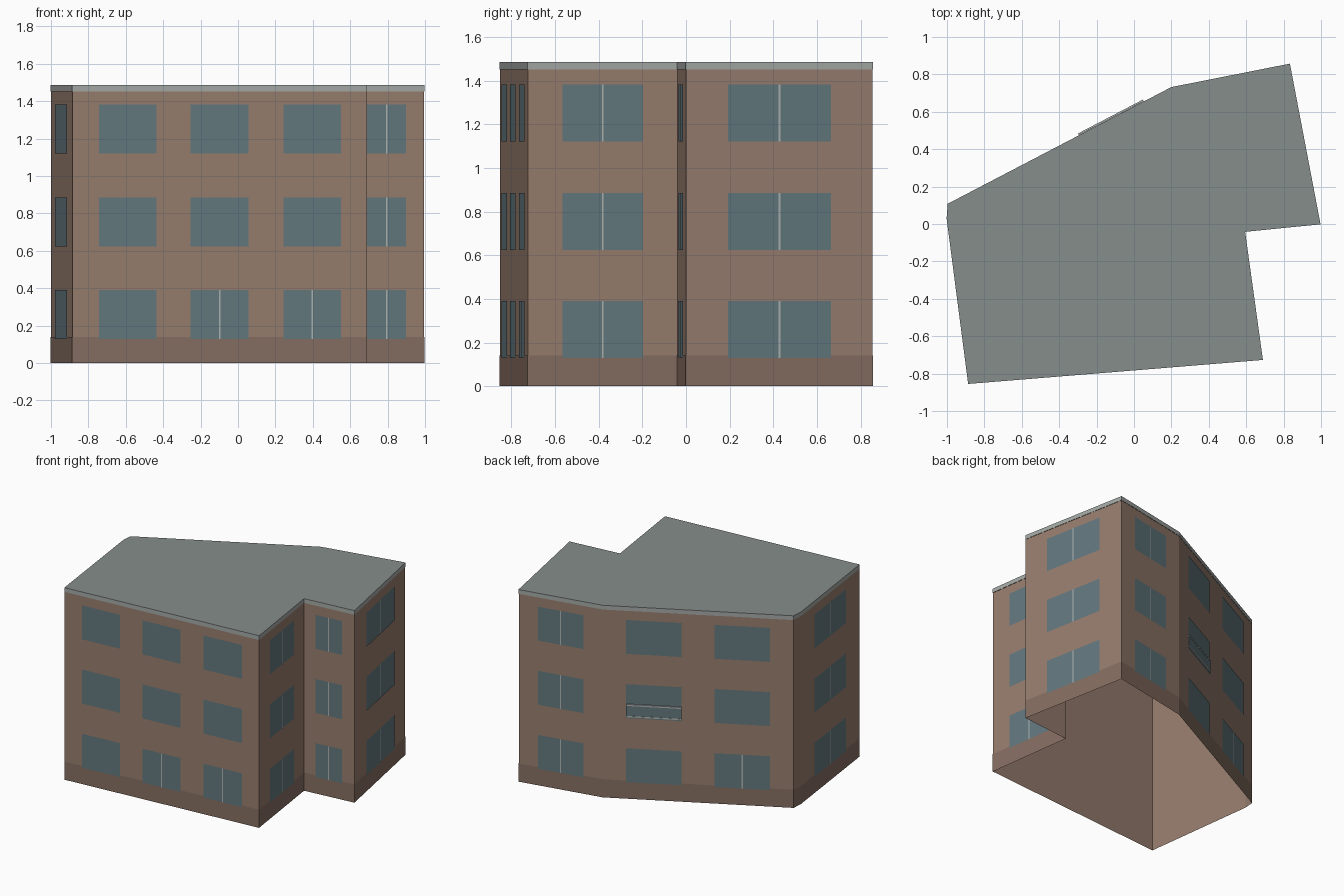
import bpy, bmesh
from mathutils import Vector

if "Cube" in bpy.data.objects:
    bpy.data.objects.remove(bpy.data.objects["Cube"])

# Footprint, counter-clockwise from the front left corner
PLAN = [Vector(p) for p in [(-.885, -.853), (.687, -.725), (.592, -.04), (.995, 0),
                            (.832, .855), (.2, .73), (-.994, .107), (-1, .03)]]
HEIGHT, BAND, PLINTH = 1.485, 1.452, .14
SILLS, WIN_H = (.128, .624, 1.12), .262


def material(name, rgb):
    m = bpy.data.materials.new(name)
    m.diffuse_color = (*rgb, 1)
    m.use_nodes = True
    m.node_tree.nodes["Principled BSDF"].inputs["Base Color"].default_value = m.diffuse_color
    return m


BRICK = material("brick", (.31, .205, .155))
BASE = material("base_brick", (.235, .155, .12))
ROOF = material("roof_grey", (.24, .27, .255))
TRIM = material("trim_grey", (.37, .40, .38))
GLASS = material("glass", (.125, .19, .21))
FRAME = material("frame", (.42, .45, .44))


def finish(name, bm, mat):
    me = bpy.data.meshes.new(name)
    bm.to_mesh(me)
    bm.free()
    me.materials.append(mat)
    ob = bpy.data.objects.new(name, me)
    bpy.context.collection.objects.link(ob)


def offset_plan(d):
    out, n = [], len(PLAN)
    for i, p in enumerate(PLAN):
        a, b = (p - PLAN[i - 1]).normalized(), (PLAN[(i + 1) % n] - p).normalized()
        na, nb = Vector((a.y, -a.x)), Vector((b.y, -b.x))
        out.append(p + (na + nb) * d / (1 + na.dot(nb)))
    return out


def ring(name, z0, z1, d, mat):
    bm = bmesh.new()
    pts = offset_plan(d)
    lo = [bm.verts.new((*p, z0)) for p in pts]
    hi = [bm.verts.new((*p, z1)) for p in pts]
    for i in range(len(pts)):
        j = (i + 1) % len(pts)
        bm.faces.new((lo[i], lo[j], hi[j], hi[i]))
    finish(name, bm, mat)


def wall_point(i, t, z, d):
    a, b = PLAN[i], PLAN[(i + 1) % len(PLAN)]
    n = Vector((b.y - a.y, a.x - b.x)).normalized()
    return (*(a.lerp(b, t) + n * d), z)


def panel(bm, i, t0, t1, z0, z1, d):
    bm.faces.new([bm.verts.new(wall_point(i, t, z, d))
                  for t, z in ((t0, z0), (t1, z0), (t1, z1), (t0, z1))])


def wall_box(name, i, t0, t1, z0, z1, d0, d1, mat):
    bm = bmesh.new()
    v = [bm.verts.new(wall_point(i, t, z, d)) for d in (d0, d1)
         for t, z in ((t0, z0), (t1, z0), (t1, z1), (t0, z1))]
    bm.faces.new(v[4:])
    bm.faces.new(v[3::-1])
    for k in range(4):
        m = (k + 1) % 4
        bm.faces.new((v[k], v[m], v[m + 4], v[k + 4]))
    finish(name, bm, mat)


# Wall shell (open underneath), plinth, roof edge and flat roof
ring("walls", 0, BAND, 0, BRICK)
ring("plinth", 0, PLINTH, .002, BASE)
ring("roof_edge", BAND, HEIGHT, .002, TRIM)
bm = bmesh.new()
bm.faces.new([bm.verts.new((*p, HEIGHT)) for p in offset_plan(.002)])
finish("roof", bm, ROOF)

# Windows: wall index -> (centres, width, centres with a mullion per floor)
ALL = [(.5,)] * 3
WINDOWS = {0: ((.188, .5, .815), .196, [(.5, .815), (), ()]),
           1: ((.5,), .54, ALL), 2: ((.5,), .52, ALL), 3: ((.5,), .55, ALL),
           4: ((.5,), .54, ALL), 5: ((.268, .732), .29, [(.732,), (), ()]),
           7: ((.5,), .54, ALL)}
glass, mullions = bmesh.new(), bmesh.new()
for i, (centres, w, split) in WINDOWS.items():
    length = (PLAN[(i + 1) % len(PLAN)] - PLAN[i]).length
    for floor, z in enumerate(SILLS):
        for c in centres:
            panel(glass, i, c - w / 2, c + w / 2, z, z + WIN_H, .004)
        for c in split[floor]:
            h = .004 / length
            panel(mullions, i, c - h, c + h, z, z + WIN_H, .006)
finish("window_glass", glass, GLASS)
finish("window_mullions", mullions, FRAME)

# Shallow glazed balcony on the back wall
T0, T1 = .123, .413
wall_box("balcony_panel", 5, T0, T1, .645, .722, .003, .011, GLASS)
wall_box("balcony_rail", 5, T0, T1, .722, .734, .003, .013, FRAME)
wall_box("balcony_floor", 5, T0, T1, .635, .645, .003, .013, FRAME)
